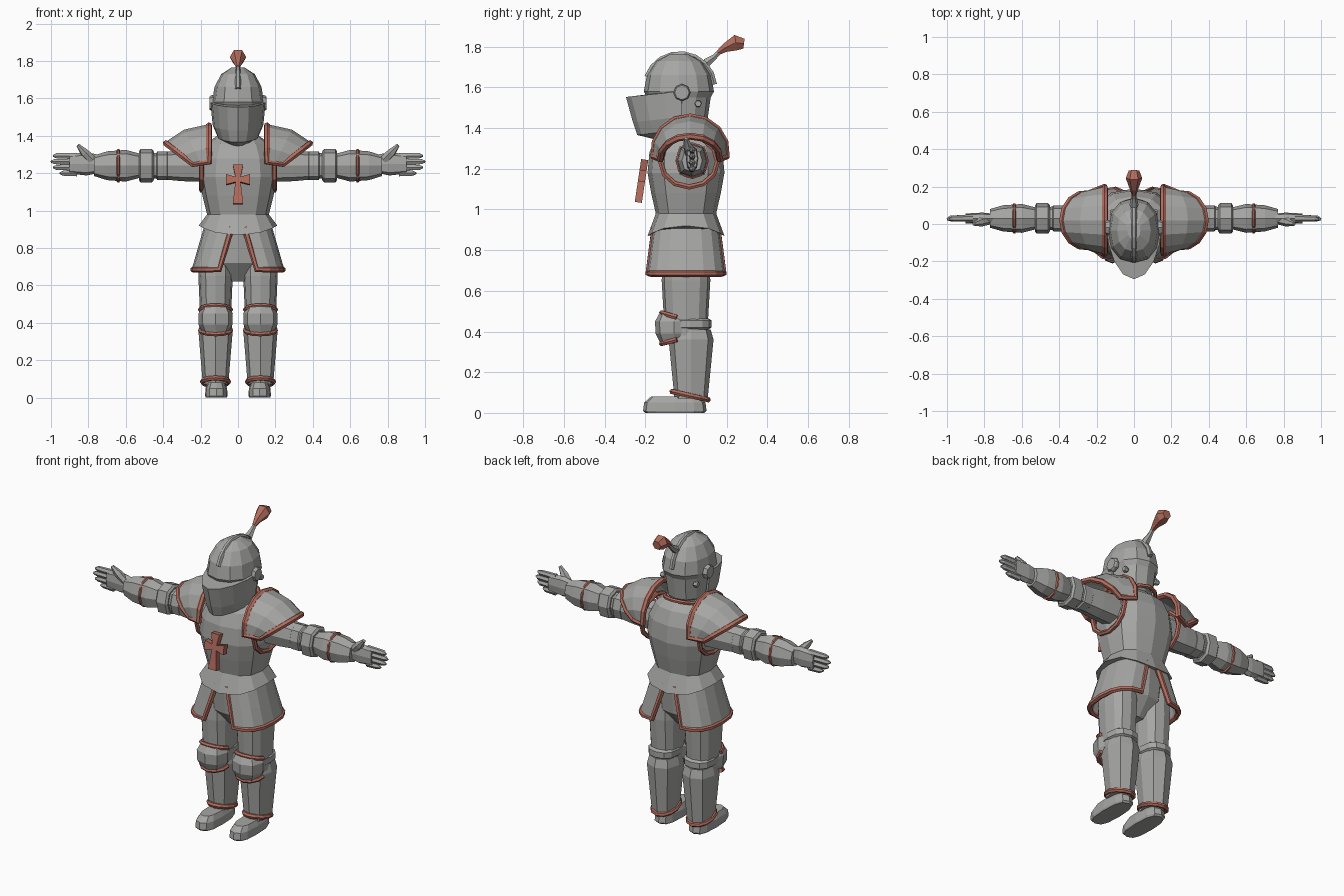
import bpy
import bmesh
from math import sin, cos, radians, copysign, pi
from mathutils import Vector

if "Cube" in bpy.data.objects:
    bpy.data.objects.remove(bpy.data.objects["Cube"])


def material(name, colour):
    mat = bpy.data.materials.new(name)
    mat.use_nodes = True
    mat.diffuse_color = colour
    mat.node_tree.nodes["Principled BSDF"].inputs["Base Color"].default_value = colour
    return mat


STEEL = material("steel grey", (.38, .38, .37, 1))
RED = material("rust red", (.45, .15, .11, 1))


def sides(name, pair):
    return [("left_" + name, 1), ("right_" + name, -1)] if pair else [(name, 1)]


def add_object(name, verts, faces, mat, thickness=0):
    """Mesh object with consistent normals and optional plate thickness."""
    mesh = bpy.data.meshes.new(name)
    mesh.from_pydata(verts, [], faces)
    bm = bmesh.new()
    bm.from_mesh(mesh)
    bmesh.ops.recalc_face_normals(bm, faces=bm.faces)
    bm.to_mesh(mesh)
    bm.free()
    mesh.materials.append(mat)
    ob = bpy.data.objects.new(name, mesh)
    bpy.context.collection.objects.link(ob)
    if thickness:
        solid = ob.modifiers.new("thickness", "SOLIDIFY")
        solid.thickness, solid.offset = thickness, 0


def power(value, exponent):
    return copysign(abs(value) ** exponent, value)


def loft(name, profile, centre, ratio, axis="z", sections=12, square=.8, pair=True, dip=0):
    """Closed body from (position, radius) pairs; ratio stretches the second radius."""
    verts, faces = [], []
    for level, (along, radius) in enumerate(profile):
        for k in range(sections):
            t = 2 * pi * k / sections
            a = centre[0] + radius * power(cos(t), square)
            b = centre[1] + radius * ratio * power(sin(t), square)
            h = along if level else along - dip * sin(t) ** 2
            verts.append((a, b, h) if axis == "z" else (h, a, b))
    total = len(verts)
    faces = [range(sections), range(total - sections, total)]
    for start in range(0, total - sections, sections):
        for k in range(sections):
            here, after = start + k, start + (k + 1) % sections
            faces.append((here, after, after + sections, here + sections))
    for label, s in sides(name, pair):
        add_object(label, [(s * x, y, z) for x, y, z in verts], faces, STEEL)


def barrel(name, low, high, radius, centre, ratio, **options):
    """Short band with bevelled ends."""
    edge, inner = .01, radius * .85
    loft(name, [(low, inner), (low + edge, radius), (high - edge, radius), (high, inner)],
         centre, ratio, **options)


def sheet(name, rows, thickness, pair=True):
    """Plate through equal rows of points."""
    width = len(rows[0])
    verts = [point for row in rows for point in row]
    faces = [(i, i + 1, i + width + 1, i + width)
             for i in range(len(verts) - width) if (i + 1) % width]
    for label, s in sides(name, pair):
        add_object(label, [(s * x, y, z) for x, y, z in verts], faces, STEEL, thickness)


def tube(name, path, radii, mat=RED, closed=False, pair=True):
    """Tube along a path; radii is one number or one per point."""
    if not isinstance(radii, list):
        radii = [radii] * len(path)
    for label, s in sides(name, pair):
        curve = bpy.data.curves.new(label, "CURVE")
        curve.dimensions, curve.bevel_depth, curve.bevel_resolution = "3D", 1, 1
        curve.use_fill_caps = True
        spline = curve.splines.new("POLY")
        spline.points.add(len(path) - 1)
        spline.use_cyclic_u = closed
        for point, (x, y, z), radius in zip(spline.points, path, radii):
            point.co, point.radius = (s * x, y, z, 1), radius
        guide = bpy.data.objects.new("guide", curve)
        bpy.context.collection.objects.link(guide)
        graph = bpy.context.evaluated_depsgraph_get()
        mesh = bpy.data.meshes.new_from_object(guide.evaluated_get(graph))
        bpy.data.objects.remove(guide)
        mesh.materials.clear()
        mesh.materials.append(mat)
        for face in mesh.polygons:
            face.use_smooth = False
        bpy.context.collection.objects.link(bpy.data.objects.new(label, mesh))


def angles(first, last, steps):
    return [radians(first + (last - first) * i / steps) for i in range(steps + 1)]


def oval(centre, across, along, turn=angles(0, 330, 11)):
    """Elliptic path spanned by two vectors."""
    return [Vector(centre) + Vector(across) * cos(t) + Vector(along) * sin(t) for t in turn]


# Breastplate with flared waist, and pelvis
loft("cuirass", [(.92, .21), (.98, .165), (1.08, .19), (1.18, .21), (1.28, .2),
                 (1.36, .165), (1.41, .1)], (0, 0), .9, pair=False, dip=.05)
loft("pelvis", [(.62, .05), (.72, .14), (.94, .16)], (0, 0), .9, pair=False)
tube("collar_trim", oval((0, .01, 1.385), (.11, 0, 0), (0, .12, .035)), .012,
     closed=True, pair=False)
tube("armhole_trim", oval((.195, .015, 1.235), (0, .14, 0), (0, 0, .125)), .014, closed=True)

# Chest emblem: four flared arms on a plate that leans off the chest
hub = .014
emblem = []
for quarter, length in enumerate((.065, .08, .065, .13)):
    t = quarter * pi / 2
    for out, side in ((hub, -hub), (length, -2 * hub), (length, 2 * hub)):
        x, z = out * cos(t) - side * sin(t), out * sin(t) + side * cos(t)
        emblem.append((x, z * .15 - .215, z + 1.165))
add_object("chest_cross", emblem, [range(len(emblem))], RED, thickness=.035)

# Shoulder plates: domes open below, edged all round
plate = [[(.155 + .1 * f + .13 * f ** .7 * cos(t), .02 + (.18 - .035 * f) * sin(t),
           1.28 - .02 * f + (.175 - .075 * f * f) * cos(t)) for t in angles(-97, 97, 8)]
         for f in (0, .5, 1)]
sheet("pauldron", plate, .015)
tube("pauldron_trim", plate[0] + plate[-1][::-1], .017, closed=True)

# Arms
arm = dict(centre=(.03, 1.24), ratio=1.1, axis="x", sections=8)
loft("upper_arm", [(.14, .08), (.3, .075), (.47, .06)], **arm)
barrel("arm_band", .37, .44, .07, **arm)
barrel("elbow_guard", .45, .53, .082, **arm)
loft("forearm", [(.51, .055), (.6, .077), (.7, .07), (.77, .05)], **arm)
tube("forearm_trim", oval((.64, .03, 1.24), (0, .073, 0), (0, 0, .082)), .009, closed=True)

# Gauntlets
loft("palm", [(.75, .025), (.81, .031), (.9, .026)], (.03, 1.25), 2, axis="x", sections=8)
for i, finger in enumerate(("little", "ring", "middle", "index")):
    z, tip = 1.2 + .031 * i, 1 - .012 * (i - 2) ** 2
    tube(finger + "_finger", [(.86, .03, z), (tip - .02, .03, z), (tip, .025, z)],
         [.019, .016, .006], STEEL)
tube("thumb", [(.78, .02, 1.27), (.82, .01, 1.31), (.856, 0, 1.35)], [.025, .024, .01], STEEL)

# Thigh plates, open on the inner side
skirt = [[(.035 + .065 * f + .14 * power(cos(t), .8), (.155 + .03 * f) * power(sin(t), .8),
           .91 - .225 * f) for t in angles(-90, 90, 8)] for f in (0, .5, 1)]
sheet("tasset", skirt, .015)
tube("tasset_trim", [row[0] for row in skirt] + skirt[-1][1:-1]
     + [row[-1] for row in reversed(skirt)], .016)

# Legs
loft("thigh", [(.38, .08), (.65, .092), (.82, .086)], (.12, 0), 1.3)
barrel("knee_band", .41, .465, .088, (.12, .02), 1.2)
loft("knee_guard", [(.34, .065), (.39, .09), (.45, .092), (.49, .07)], (.12, -.06), 1, sections=8)
for label, z, rise in (("upper", .47, -.022), ("lower", .36, .02)):
    tube(label + "_knee_trim", oval((.12, -.045, z), (.082, 0, 0), (0, .075, rise),
                                    angles(-180, 0, 6)), .013)
loft("greave", [(.07, .068), (.36, .092), (.41, .08)], (.12, .025), 1.2, sections=8)
tube("ankle_trim", oval((.12, .02, .085), (.07, 0, 0), (0, .088, -.02)), .014, closed=True)
loft("boot", [(0, .056), (.01, .06), (.05, .058), (.08, .045)], (.116, -.055), 2.6, square=.7)

# Helmet with a step under the brow, and a pointed visor
loft("helmet", [(1.36, .06), (1.42, .11), (1.55, .125), (1.58, .138), (1.66, .126),
                (1.73, .09), (1.765, .035)], (0, -.035), 1.25, square=.88, pair=False)
sheet("visor", [[(width * sin(t), -.02 - depth * max(cos(t), 0) ** 1.2,
                  z + .03 * (1 - cos(t))) for t in angles(-90, 90, 8)]
                for width, depth, z in ((.12, .15, 1.56), (.143, .27, 1.55), (.13, .235, 1.43),
                                        (.105, .215, 1.37), (.06, .13, 1.35))],
      .012, pair=False)
barrel("visor_pivot", .12, .152, .042, (-.02, 1.575), 1, axis="x", sections=8, square=1)
barrel("helmet_rivet", .1, .125, .018, (.06, 1.52), 1, axis="x", sections=6, square=1)

# Crest ridge, plume holder and plume
tube("helmet_crest", oval((0, -.03, 1.6), (0, .17, 0), (0, 0, .165), angles(5, 162, 8)),
     .015, STEEL, pair=False)
tube("plume_holder", [(0, .1, 1.72), (0, .14, 1.75), (0, .18, 1.79)],
     [.025, .015, .011], STEEL, pair=False)
tube("plume", [(0, .155, 1.768), (0, .19, 1.793), (0, .245, 1.82), (0, .285, 1.815)],
     [.012, .024, .044, .028], pair=False)
